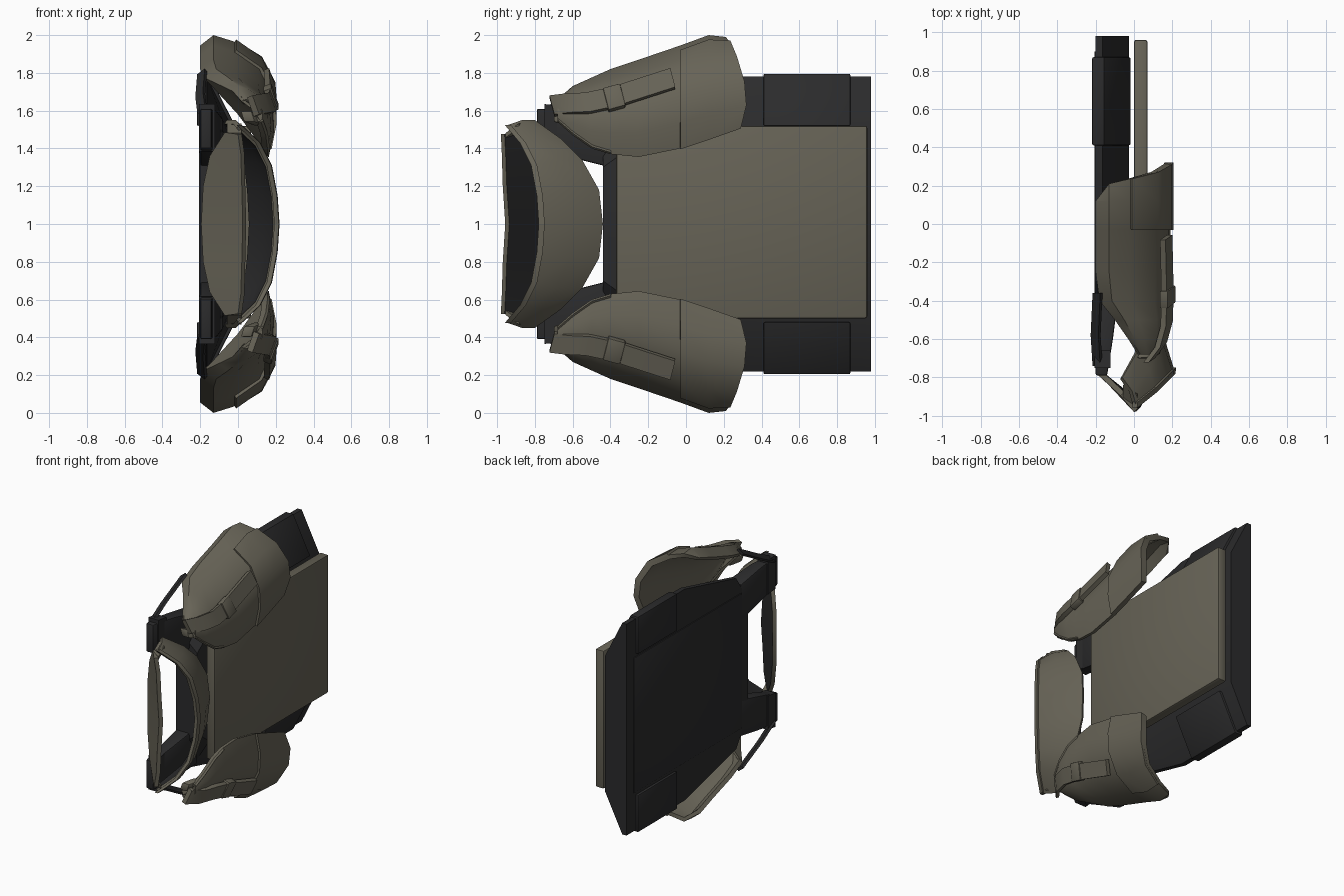
import bpy, bmesh, math
from mathutils import Vector

if "Cube" in bpy.data.objects:
    bpy.data.objects.remove(bpy.data.objects["Cube"])


def mat(name, c):
    m = bpy.data.materials.new(name)
    m.diffuse_color = (*c, 1)
    m.use_nodes = True
    m.node_tree.nodes["Principled BSDF"].inputs["Base Color"].default_value = m.diffuse_color
    return m


TAN = mat("olive_tan", (0.135, 0.125, 0.094))
BLACK = mat("black_fabric", (0.024, 0.024, 0.025))


def loft(name, secs, mats, closed=False, out=None, thick=0, inner=0, mirror=True, bevel=0, angle=30):
    """Skin a list of equal-length sections; mirrored about z = 1."""
    bm = bmesh.new()
    rows = [[bm.verts.new(Vector(p) - Vector((0, 0, 1))) for p in s] for s in secs]
    n = len(rows[0])
    for a, b in zip(rows, rows[1:]):
        for i in range(n if closed else n - 1):
            j = (i + 1) % n
            bm.faces.new((a[i], a[j], b[j], b[i]))
    if closed or out is None:
        bm.faces.new(rows[0])
        bm.faces.new(rows[-1])
    bmesh.ops.recalc_face_normals(bm, faces=bm.faces)
    if out is not None:
        bm.normal_update()
        total = sum((f.normal * f.calc_area() for f in bm.faces), Vector())
        if total.dot(Vector(out)) < 0:
            bmesh.ops.reverse_faces(bm, faces=bm.faces)
    me = bpy.data.meshes.new(name)
    bm.to_mesh(me)
    bm.free()
    ob = bpy.data.objects.new(name, me)
    ob.location.z = 1
    bpy.context.collection.objects.link(ob)
    for m in mats:
        me.materials.append(m)
    if mirror:
        md = ob.modifiers.new("mirror", 'MIRROR')
        md.use_axis = (False, False, True)
        md.merge_threshold = 0.002
    if thick:
        md = ob.modifiers.new("thickness", 'SOLIDIFY')
        md.thickness = thick
        md.offset = -1
        md.material_offset = inner
    if bevel:
        md = ob.modifiers.new("bevel", 'BEVEL')
        md.width = bevel
        md.segments = 2
    bpy.ops.object.select_all(action='DESELECT')
    ob.select_set(True)
    bpy.context.view_layer.objects.active = ob
    bpy.ops.object.convert(target='MESH')
    bpy.ops.object.shade_smooth_by_angle(angle=math.radians(angle))
    return ob


def strip(name, path, w, t, m, **kw):
    """Flat band along a path: w = half width vector, t = half thickness vector."""
    w, t = Vector(w), Vector(t)
    secs = [[Vector(p) + w + t, Vector(p) - w + t, Vector(p) - w - t, Vector(p) + w - t] for p in path]
    return loft(name, secs, [m], closed=True, **kw)


def box(name, lo, hi, m, **kw):
    c = [(a + b) / 2 for a, b in zip(lo, hi)]
    return strip(name, [(c[0], lo[1], c[2]), (c[0], hi[1], c[2])],
                 (0, 0, (hi[2] - lo[2]) / 2), ((hi[0] - lo[0]) / 2, 0, 0), m, **kw)


# front armour plate
box("front_plate", (0, -0.37, 0.5), (0.07, 0.96, 1.52), TAN, mirror=False, bevel=0.012)

# black carrier: flat back, bevelled front, narrowing to the neck
carrier = []
for y, zt, zs in ((0.98, 1.78, 1.5), (0.3, 1.78, 1.5), (-0.3, 1.63, 1.4), (-0.44, 1.42, 1.3)):
    carrier.append([(-0.2, y, 1.0), (-0.2, y, zt), (-0.165, y, zt), (-0.025, y, zs), (-0.025, y, 1.0)])
loft("carrier_panel", carrier, [BLACK])

# raised back lining and side flaps wrapping the carrier edges
box("back_lining", (-0.207, -0.36, 0.5), (-0.19, 0.9, 1.5), BLACK, mirror=False, bevel=0.006)
flap = [[(-0.218, y, 1.52), (-0.218, y, 1.795), (-0.155, y, 1.795), (-0.015, y, 1.52)] for y in (0.41, 0.87)]
loft("side_flap", flap, [BLACK], closed=True, bevel=0.008)

# shoulder straps with keeper and the thin webbing up to the pads
straps = []
for y, z0, z1, x1 in ((-0.36, 1.29, 1.56, -0.08), (-0.6, 1.35, 1.60, -0.11), (-0.79, 1.40, 1.61, -0.14)):
    straps.append([(-0.2, y, z0), (-0.2, y, z1), (x1, y, z1), (x1, y, z0)])
loft("shoulder_strap", straps, [BLACK], closed=True, bevel=0.01)
strip("strap_keeper", [(-0.165, -0.75, 1.51), (-0.165, -0.66, 1.50)], (0, 0, 0.125), (0.042, 0, 0), BLACK)
strip("pad_webbing", [(-0.19, -0.74, 1.6), (-0.2, -0.58, 1.68), (-0.19, -0.36, 1.8)],
      (0.02, 0, 0.015), (0.006, 0, -0.008), BLACK)

# shoulder pads: curved shell lofted along y
PROFILE = [(0.93, 0), (1, 0.25), (0.98, 0.5), (0.8, 0.77), (0.45, 0.94), (0.18, 1.0), (0, 0.9)]
END_Y = [0.29, 0.32, 0.31, 0.27, 0.235, 0.21, 0.12]
STATIONS = [(-0.68, 1.54, 1.66, 0.02, 0.13), (-0.6, 1.47, 1.73, -0.03, 0.16),
            (-0.5, 1.40, 1.775, -0.1, 0.175), (-0.4, 1.37, 1.82, -0.18, 0.18),
            (-0.25, 1.355, 1.87, -0.2, 0.19), (-0.03, 1.40, 1.945, -0.2, 0.19),
            (0.12, 1.45, 2.0, -0.2, 0.19)]
LAST = (None, 1.51, 1.99, -0.2, 0.19)


def pad_section(st, grow=0.0, count=7):
    y, z0, z1, x0, x1 = st
    pts = []
    for (fx, fz), ye in list(zip(PROFILE, END_Y))[:count]:
        pts.append((x0 + (x1 - x0) * fx + grow, ye if y is None else y, z0 + (z1 - z0) * fz + grow * (fz - 0.3)))
    return pts


loft("shoulder_pad", [pad_section(s) for s in STATIONS + [LAST]], [TAN],
     out=(1, 0, 0.5), thick=0.03, angle=40)
loft("pad_overlay", [pad_section(s, 0.015, 5) for s in STATIONS[5:] + [LAST]], [TAN],
     out=(1, 0, 0.5), thick=0.03, angle=40)
# liner closing the hollow nose of each pad
liner = []
for s in STATIONS[:4]:
    sec = pad_section(s)
    a, b = Vector(sec[0]), Vector(sec[-1])
    liner.append([a, a.lerp(b, 0.5) + Vector((0.01, 0, 0.01)), b])
loft("pad_liner", liner, [TAN], out=(-1, 0, -1), thick=0.015)

# strap and buckle on each pad
strip("pad_strap", [(0.08, -0.71, 1.625), (0.14, -0.63, 1.635), (0.17, -0.52, 1.64), (0.175, -0.38, 1.67),
                    (0.168, -0.07, 1.77)], (-0.018, -0.013, 0.05), (0.014, 0, 0.006), TAN)
strip("pad_buckle", [(0.175, -0.425, 1.655), (0.175, -0.335, 1.68)],
      (-0.02, -0.015, 0.058), (0.022, 0, 0.008), TAN, bevel=0.006)
strip("pad_strap_end", [(0.05, -0.70, 1.57), (0.10, -0.62, 1.55)], (-0.01, 0, 0.03), (0.03, 0, 0), TAN, bevel=0.01)

# collar bib: tall throat guard, tan outside and black inside
rim = [(0.01, -0.94, 1.525), (0.11, -0.86, 1.43), (0.17, -0.80, 1.31), (0.2, -0.77, 1.15), (0.21, -0.76, 1.0)]
low = [(-0.06, -0.80, 1.55), (0.02, -0.66, 1.45), (0.05, -0.55, 1.34), (0.07, -0.46, 1.18), (0.08, -0.44, 1.0)]
mid = [(Vector(a) + Vector(b)) / 2 + Vector((0.015, 0, 0.012 if a[2] > 1.01 else 0)) for a, b in zip(rim, low)]
loft("throat_guard", [rim, mid, low], [TAN, BLACK], out=(1, 0, 0), thick=0.025, inner=1, angle=45)

# raised edge band around the bib rim
OFF = ((0.006, -0.02, 0), (0.01, 0.012, 0), (-0.018, 0.012, 0), (-0.018, -0.02, 0))
loft("throat_rim", [[Vector(p) + Vector(o) for o in OFF] for p in rim], [TAN], closed=True)

# nape guard closing the collar ring
top = [(0.0, -0.98, 1.475), (0.015, -0.975, 1.37), (0.02, -0.97, 1.2), (0.025, -0.957, 1.0)]
bot = [(-0.07, -0.895, 1.485), (-0.15, -0.82, 1.36), (-0.185, -0.79, 1.2), (-0.195, -0.78, 1.0)]
loft("nape_guard", [top, bot], [TAN, BLACK], out=(-1, -1, 0), thick=0.028, inner=1, angle=45)
# links joining nape guard and bib at the collar tips
strip("collar_link", [(-0.02, -0.93, 1.47), (-0.02, -0.86, 1.52)], (0.038, -0.025, 0), (0, 0, 0.012), TAN)
